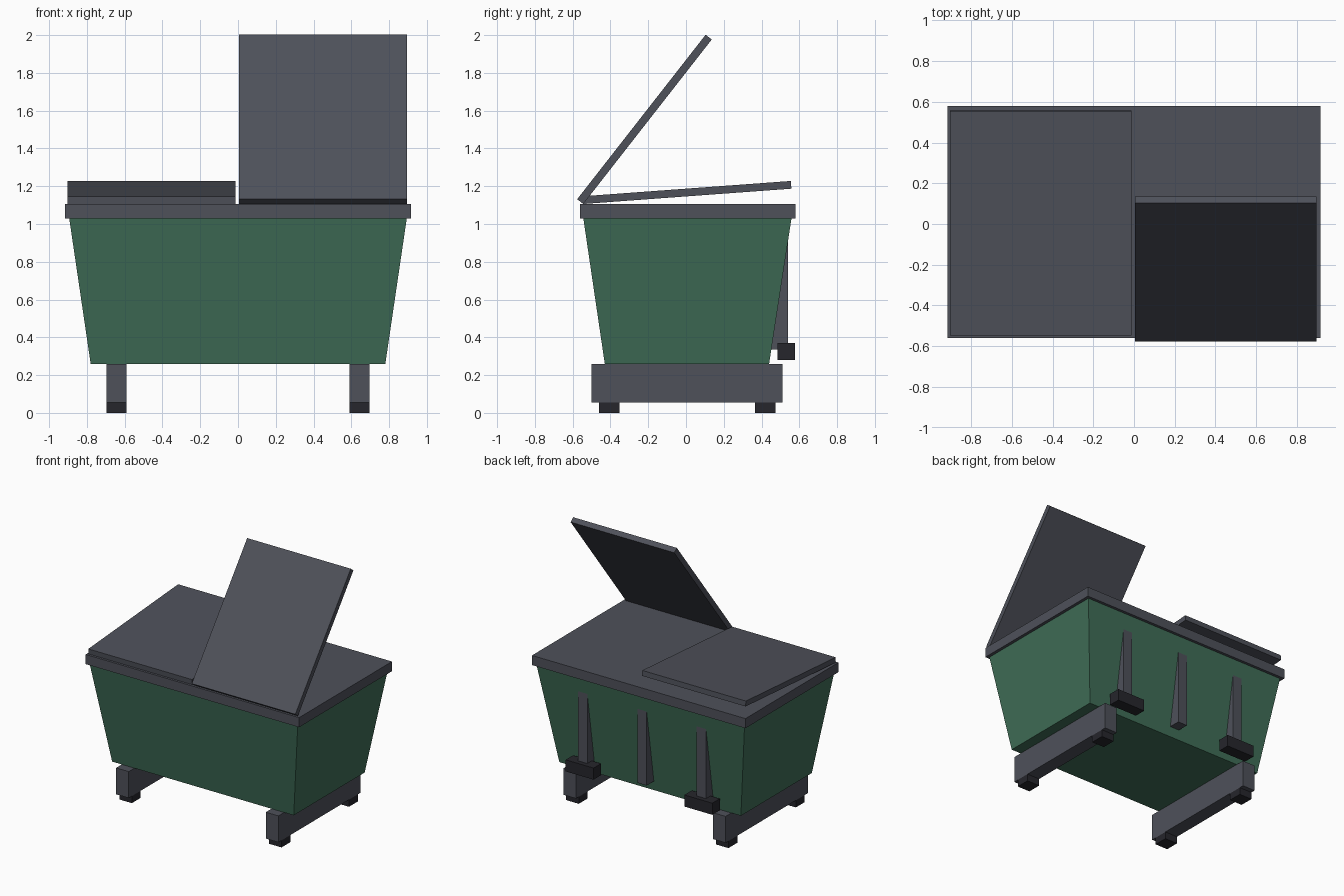
import bpy
import math
from mathutils import Matrix, Vector

cube = bpy.data.objects.get("Cube")
if cube:
    bpy.data.objects.remove(cube, do_unlink=True)


def material(name, rgb):
    m = bpy.data.materials.new(name)
    m.use_nodes = True
    m.diffuse_color = (*rgb, 1)
    m.node_tree.nodes["Principled BSDF"].inputs["Base Color"].default_value = (*rgb, 1)
    return m


GREEN = material("green paint", (0.05, 0.155, 0.095))
GREY = material("slate grey", (0.077, 0.082, 0.102))
BLACK = material("black rubber", (0.019, 0.019, 0.025))


def frustum(name, bottom, top, z0, z1, mat):
    """Solid between two rectangles, each given as (x0, x1, y0, y1)."""
    verts = [(x, y, z) for (x0, x1, y0, y1), z in ((bottom, z0), (top, z1))
             for x, y in ((x0, y0), (x1, y0), (x1, y1), (x0, y1))]
    sides = [(i, (i + 1) % 4, (i + 1) % 4 + 4, i + 4) for i in range(4)]
    mesh = bpy.data.meshes.new(name)
    mesh.from_pydata(verts, [], [(3, 2, 1, 0), (4, 5, 6, 7)] + sides)
    mesh.materials.append(mat)
    obj = bpy.data.objects.new(name, mesh)
    bpy.context.collection.objects.link(obj)
    return obj


def box(name, x, y, z, mat):
    return frustum(name, (*x, *y), (*x, *y), *z, mat)


def span(centre, width):
    return centre - width / 2, centre + width / 2


# Tapered bin body and its covering rim
frustum("body", (-0.78, 0.78, -0.43, 0.44), (-0.895, 0.895, -0.545, 0.56), 0.26, 1.04, GREEN)
box("rim", (-0.917, 0.917), (-0.56, 0.58), (1.03, 1.105), GREY)

# Two lids sharing one front hinge line, the left one open
for name, x, angle in (("right_lid", (-0.903, -0.013), 4.2), ("left_lid", (0.006, 0.896), 52)):
    lid = box(name, x, (0, 1.105), (0, 0.041), GREY)
    lid.data.transform(Matrix.Translation(Vector((0, -0.544, 1.106)))
                       @ Matrix.Rotation(math.radians(angle), 4, "X"))

# Skid beams with rubber pads, and rear ribs with bumper blocks
box("middle_rib", span(0, 0.08), (0.45, 0.54), (0.335, 0.93), GREY)
for side, s in (("left", 1), ("right", -1)):
    beam_x = span(s * 0.643, 0.108)
    box(side + "_skid_beam", beam_x, (-0.5, 0.51), (0.055, 0.26), GREY)
    for end, y in (("front", -0.407), ("back", 0.42)):
        box(f"{side}_{end}_pad", beam_x, span(y, 0.108), (0, 0.055), BLACK)
    box(side + "_rib", span(s * 0.51, 0.08), (0.45, 0.54), (0.335, 0.93), GREY)
    box(side + "_bumper", span(s * 0.51, 0.24), (0.485, 0.577), (0.28, 0.37), BLACK)
